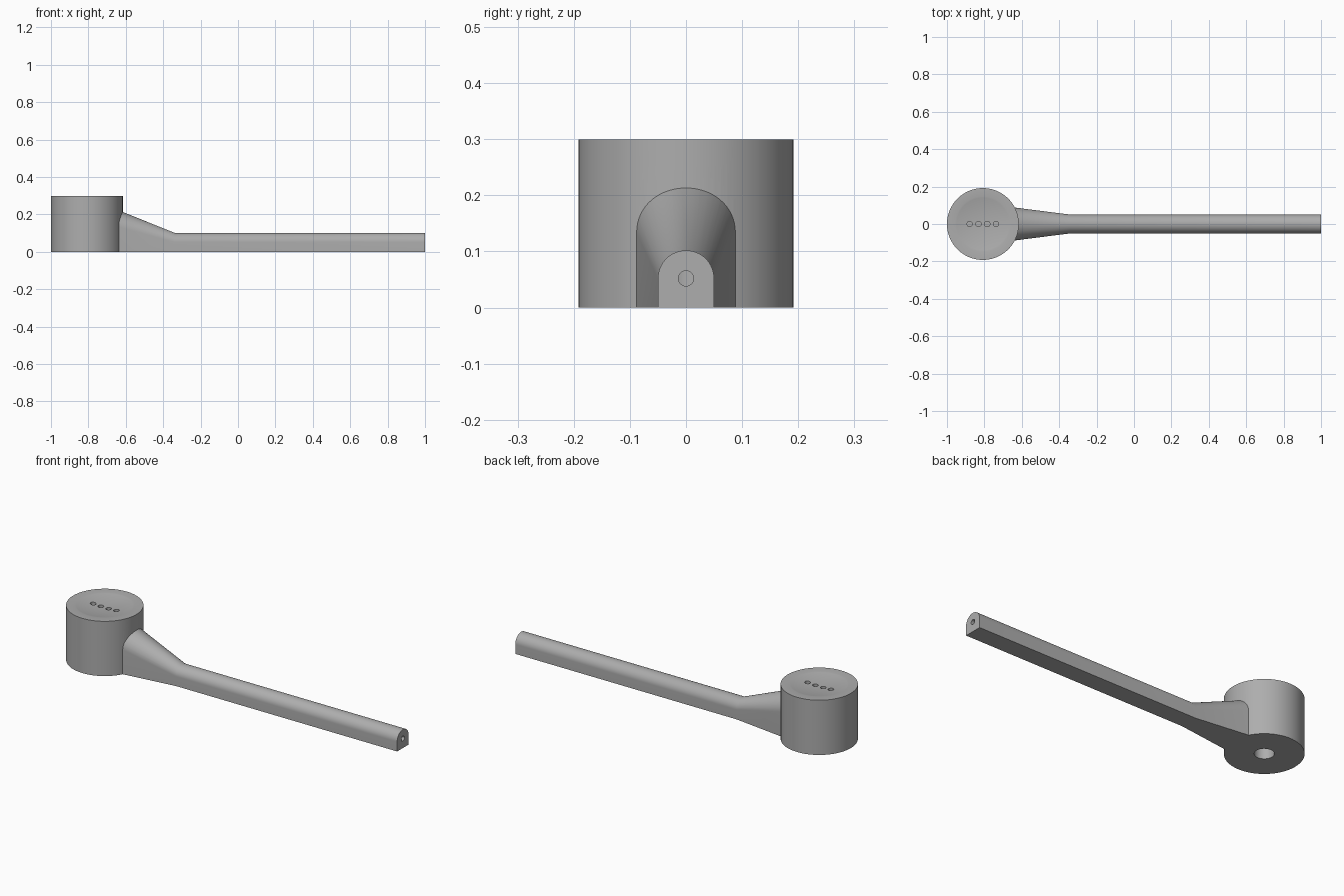
import bpy, bmesh, math
from mathutils import Matrix, Vector

cube = bpy.data.objects.get("Cube")
if cube:
    bpy.data.objects.remove(cube, do_unlink=True)

HEAD_X, HEAD_R, HEAD_H = -0.808, 0.192, 0.3
BORE_R = 0.048

grey = bpy.data.materials.new("plain grey")
grey.use_nodes = True
colour = (0.42, 0.42, 0.42, 1)
grey.diffuse_color = colour
grey.node_tree.nodes["Principled BSDF"].inputs["Base Color"].default_value = colour


def make_object(name, bm):
    bmesh.ops.recalc_face_normals(bm, faces=bm.faces)
    mesh = bpy.data.meshes.new(name)
    bm.to_mesh(mesh)
    bm.free()
    mesh.materials.append(grey)
    obj = bpy.data.objects.new(name, mesh)
    bpy.context.collection.objects.link(obj)
    return obj


def lathe(name, profile, x, steps=96):
    """Spin an (r, z) profile around a vertical axis at x."""
    bm = bmesh.new()
    verts = [bm.verts.new((r, 0, z)) for r, z in profile]
    edges = [bm.edges.new(pair) for pair in zip(verts, verts[1:])]
    bmesh.ops.spin(bm, geom=verts + edges, axis=(0, 0, 1), cent=(0, 0, 0),
                   angle=math.tau, steps=steps)
    bmesh.ops.remove_doubles(bm, verts=bm.verts, dist=0.0001)
    bmesh.ops.translate(bm, verts=bm.verts, vec=(x, 0, 0))
    return make_object(name, bm)


def rod(name, start, end, radius, segments=32):
    """Round cutter between two points."""
    start, end = Vector(start), Vector(end)
    axis = end - start
    turn = axis.to_track_quat("Z", "Y").to_matrix().to_4x4()
    bm = bmesh.new()
    bmesh.ops.create_cone(bm, cap_ends=True, segments=segments, radius1=radius,
                          radius2=radius, depth=axis.length,
                          matrix=Matrix.Translation((start + end) / 2) @ turn)
    return make_object(name, bm)


def combine(obj, other, operation):
    mod = obj.modifiers.new(operation.lower(), "BOOLEAN")
    mod.operation, mod.object, mod.solver = operation, other, "EXACT"
    bpy.ops.object.select_all(action="DESELECT")
    bpy.context.view_layer.objects.active = obj
    obj.select_set(True)
    bpy.ops.object.modifier_apply(modifier=mod.name)
    bpy.data.objects.remove(other, do_unlink=True)


# Round head with a shallow dished top and a blind bore underneath
dish = [(0.14 * i / 8, HEAD_H - 0.014 + 0.0125 * (i / 8) ** 2) for i in range(9)]
body = lathe("head_and_handle", dish + [
    (0.148, HEAD_H), (HEAD_R, HEAD_H), (HEAD_R, 0),
    (BORE_R, 0), (BORE_R, 0.16), (0, 0.16)], HEAD_X)

# Handle lofted from arch sections: x, half width, height
bm = bmesh.new()
rings = []
for x, half, height in ((-0.7, 0.096, 0.247), (-0.34, 0.05, 0.102), (1, 0.05, 0.102)):
    arc = [(half * math.cos(a), height - half + half * math.sin(a))
           for a in (math.pi * i / 32 for i in range(33))]
    outline = [(half, 0)] + arc + [(-half, 0)]
    rings.append([bm.verts.new((x, y, z)) for y, z in outline])
for a, b in zip(rings, rings[1:]):
    for i in range(len(a)):
        j = (i + 1) % len(a)
        bm.faces.new((a[i], a[j], b[j], b[i]))
bm.faces.new(rings[0])
bm.faces.new(rings[-1])
combine(body, make_object("handle", bm), "UNION")

# Channel through the handle into the bore
combine(body, rod("channel", (HEAD_X, 0, 0.052), (1.1, 0, 0.052), 0.0135), "DIFFERENCE")

# Row of four small holes in the dish
for i in range(4):
    x = HEAD_X + (i - 1.5) * 0.047
    combine(body, rod("hole", (x, 0, 0.24), (x, 0, 0.35), 0.0145), "DIFFERENCE")

bpy.ops.object.select_all(action="DESELECT")
body.select_set(True)
bpy.context.view_layer.objects.active = body
bpy.ops.object.shade_smooth_by_angle(angle=math.radians(30))
